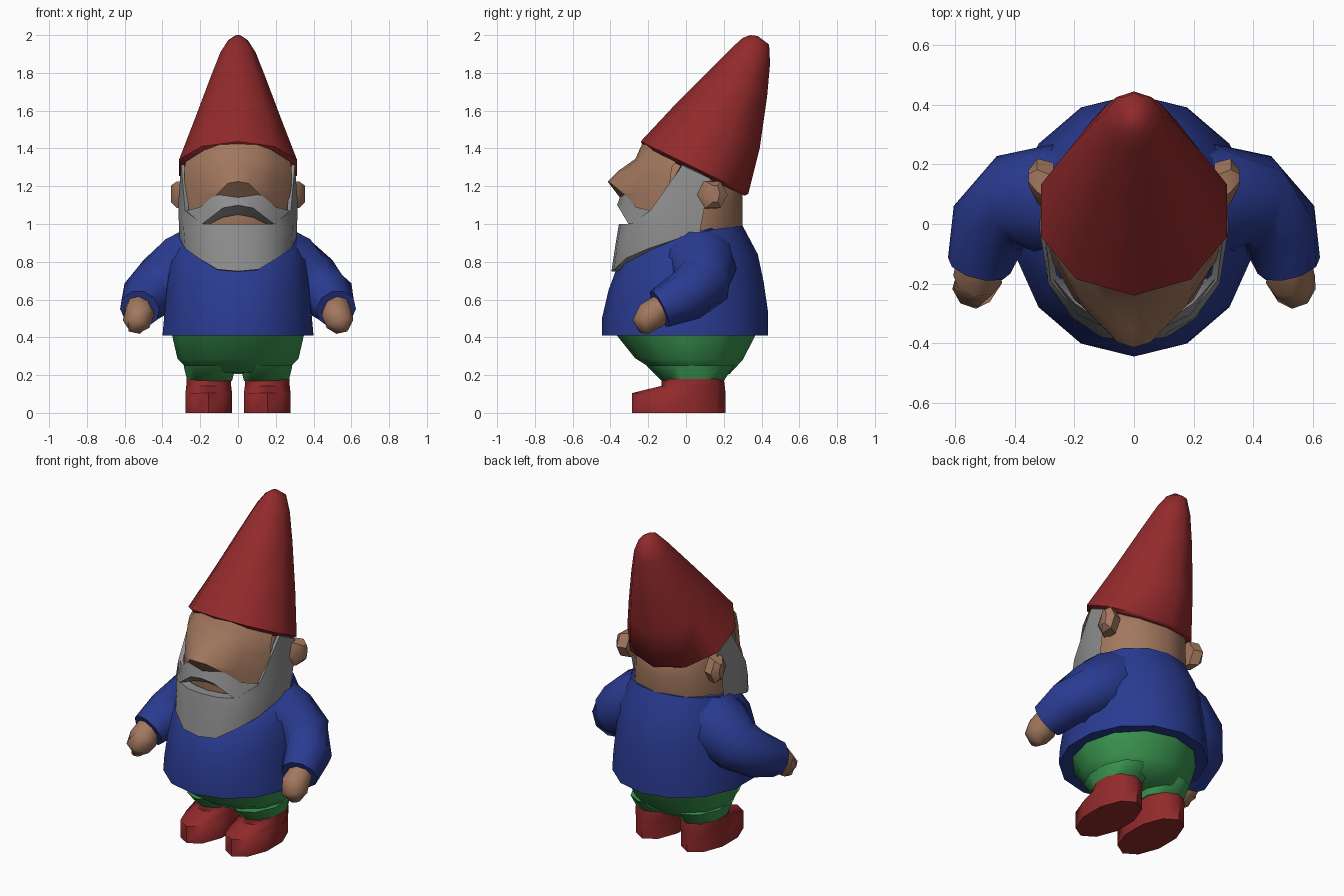
import bpy
import bmesh
import math
from mathutils import Vector

if "Cube" in bpy.data.objects:
    bpy.data.objects.remove(bpy.data.objects["Cube"])


def material(name, r, g, b):
    mat = bpy.data.materials.new(name)
    mat.use_nodes = True
    mat.diffuse_color = (r, g, b, 1)
    mat.node_tree.nodes["Principled BSDF"].inputs["Base Color"].default_value = (r, g, b, 1)
    return mat


RED = material("red", .29, .023, .025)
BLUE = material("blue", .023, .044, .285)
GREEN = material("green", .042, .3, .08)
SKIN = material("skin", .36, .185, .112)
GREY = material("grey", .275, .275, .275)


def make(name, verts, faces, mat, angle, closed):
    mesh = bpy.data.meshes.new(name)
    mesh.from_pydata(verts, [], faces)
    mesh.materials.append(mat)
    if closed:
        bm = bmesh.new()
        bm.from_mesh(mesh)
        bmesh.ops.recalc_face_normals(bm, faces=bm.faces)
        bm.to_mesh(mesh)
        bm.free()
    obj = bpy.data.objects.new(name, mesh)
    bpy.context.collection.objects.link(obj)
    bpy.ops.object.select_all(action='DESELECT')
    obj.select_set(True)
    bpy.context.view_layer.objects.active = obj
    bpy.ops.object.shade_smooth_by_angle(angle=math.radians(angle))


def skin_rings(name, rings, mat, angle=60):
    """Bridge closed rings and cap both ends."""
    n = len(rings[0])
    verts = [v for ring in rings for v in ring]
    faces = [(k * n + i, k * n + (i + 1) % n, (k + 1) * n + (i + 1) % n, (k + 1) * n + i)
             for k in range(len(rings) - 1) for i in range(n)]
    last = len(verts) - n
    faces += [tuple(reversed(range(n))), tuple(range(last, last + n))]
    make(name, verts, faces, mat, angle, True)


def loft(name, sections, mat, n=10, cx=0):
    """Each section: front y, front z, back y, back z, half width."""
    rings = []
    for fy, fz, by, bz, rx in sections:
        ring = []
        for i in range(n):
            a = math.tau * i / n
            t = (1 - math.cos(a)) / 2
            ring.append((cx + rx * math.sin(a), fy + (by - fy) * t, fz + (bz - fz) * t))
        rings.append(ring)
    skin_rings(name, rings, mat)


def tube(name, stops, mat, side, n=10):
    """Each stop: x, y, z, radius; rings follow the path direction."""
    pts = [Vector((s[0] * side, s[1], s[2])) for s in stops]
    rings = []
    for k, p in enumerate(pts):
        along = pts[min(k + 1, len(pts) - 1)] - pts[max(k - 1, 0)]
        turn = along.to_track_quat('Z', 'Y')
        r = stops[k][3]
        rings.append([p + turn @ Vector((r * math.cos(math.tau * i / n),
                                         r * math.sin(math.tau * i / n), 0)) for i in range(n)])
    skin_rings(name, rings, mat)


def sheet(name, rows, mat, angle=40):
    """Rows run top to bottom, each from the centre line outward, then mirrored."""
    full = [[(-x, y, z) for x, y, z in reversed(row[1:])] + row for row in rows]
    n = len(full[0])
    verts = [v for row in full for v in row]
    faces = [(k * n + c, (k + 1) * n + c, (k + 1) * n + c + 1, k * n + c + 1)
             for k in range(len(rows) - 1) for c in range(n - 1)]
    make(name, verts, faces, mat, angle, False)


# Pointed hat leaning back, with a thin brim edge
loft("hat", [(-.22, 1.4, .31, 1.15, .295), (-.24, 1.437, .33, 1.16, .328),
             (-.05, 1.64, .39, 1.4, .24), (.13, 1.82, .43, 1.68, .155),
             (.25, 1.94, .445, 1.85, .098), (.3, 1.985, .44, 1.95, .055),
             (.34, 2, .38, 1.995, .015)], RED)

# Head
loft("head", [(-.26, .85, .28, .9, .28), (-.3, 1, .3, .98, .308),
              (-.3, 1.15, .3, 1.08, .3), (-.26, 1.3, .3, 1.15, .295),
              (-.2, 1.4, .28, 1.18, .28)], SKIN)

# Brow, cheeks and wedge nose
sheet("face", [[(0, -.232, 1.425), (.1, -.21, 1.42), (.175, -.17, 1.405), (.275, -.045, 1.34)],
               [(0, -.268, 1.345), (.1, -.258, 1.34), (.19, -.225, 1.33), (.283, -.075, 1.3)],
               [(0, -.36, 1.28), (.08, -.335, 1.28), (.19, -.245, 1.25), (.283, -.085, 1.22)],
               [(0, -.415, 1.225), (.055, -.397, 1.215), (.18, -.27, 1.16), (.283, -.11, 1.14)],
               [(0, -.35, 1.14), (.12, -.32, 1.15), (.2, -.255, 1.07), (.275, -.12, 1.04)]], SKIN)

# Moustache with its underside
sheet("moustache", [[(0, -.34, 1.17), (.11, -.325, 1.165), (.2, -.265, 1.09), (.275, -.18, 1.07)],
                    [(0, -.365, 1.1), (.08, -.355, 1.085), (.19, -.305, 1), (.26, -.21, 1.02)],
                    [(0, -.3, 1.05), (.08, -.29, 1.035), (.17, -.25, .99), (.24, -.18, 1)]], GREY)

# Beard wrapping the jaw
sheet("beard", [[(0, -.3, 1), (.1, -.28, 1), (.18, -.25, 1), (.26, -.17, 1.07),
                 (.285, -.02, 1.32), (.29, .13, 1.24)],
                [(0, -.355, 1), (.1, -.345, 1), (.19, -.3, 1), (.28, -.19, 1.07),
                 (.301, -.02, 1.31), (.303, .13, 1.24)],
                [(0, -.375, .88), (.11, -.365, .89), (.205, -.315, .91), (.288, -.2, .98),
                 (.317, -.02, 1.1), (.315, .1, 1.1)],
                [(0, -.395, .75), (.11, -.38, .76), (.21, -.315, .82), (.28, -.2, .87),
                 (.31, -.02, .93), (.31, .07, .94)],
                [(0, -.3, .74), (.1, -.28, .75), (.18, -.22, .82), (.24, -.12, .87),
                 (.28, 0, .92), (.29, .07, .93)]], GREY, angle=55)

# Jumper body
loft("jumper", [(-.445, .41, .435, .41, .41), (-.445, .5, .435, .53, .4),
                (-.41, .65, .41, .7, .385), (-.36, .785, .38, .84, .365),
                (-.22, .93, .3, .99, .31)], BLUE, n=14)

# Trousers
loft("trousers", [(-.15, .215, .23, .205, .24), (-.27, .29, .3, .28, .32),
                  (-.37, .415, .37, .415, .35)], GREEN, n=12)

# Paired parts
for side, word in ((1, "left"), (-1, "right")):
    tube(word + "_sleeve", [(.15, .065, .825, .2), (.29, .075, .76, .192), (.4, .08, .685, .16),
                            (.485, -.005, .615, .137), (.52, -.14, .55, .108)], BLUE, side)
    tube(word + "_hand", [(.525, -.12, .565, .07), (.525, -.185, .515, .083),
                          (.54, -.215, .47, .073), (.55, -.215, .425, .03)], SKIN, side, n=8)
    loft(word + "_trouser_leg", [(-.13, .17, .2, .17, .125), (-.21, .25, .255, .25, .145)],
         GREEN, cx=side * .15)
    loft(word + "_boot", [(-.285, 0, .21, 0, .13), (-.285, .105, .21, .1, .13),
                          (-.13, .143, .205, .14, .125), (-.13, .18, .2, .18, .124)],
         RED, cx=side * .155)
    # Ear flaring outward and back
    rings = []
    for x, y, z, ry, rz in ((.27, .115, 1.155, .09, .085), (.325, .145, 1.155, .075, .08),
                            (.355, .155, 1.16, .025, .05)):
        rings.append([(side * x, y + ry * math.cos(math.tau * i / 6),
                       z + rz * math.sin(math.tau * i / 6)) for i in range(6)])
    skin_rings(word + "_ear", rings, SKIN, angle=35)
